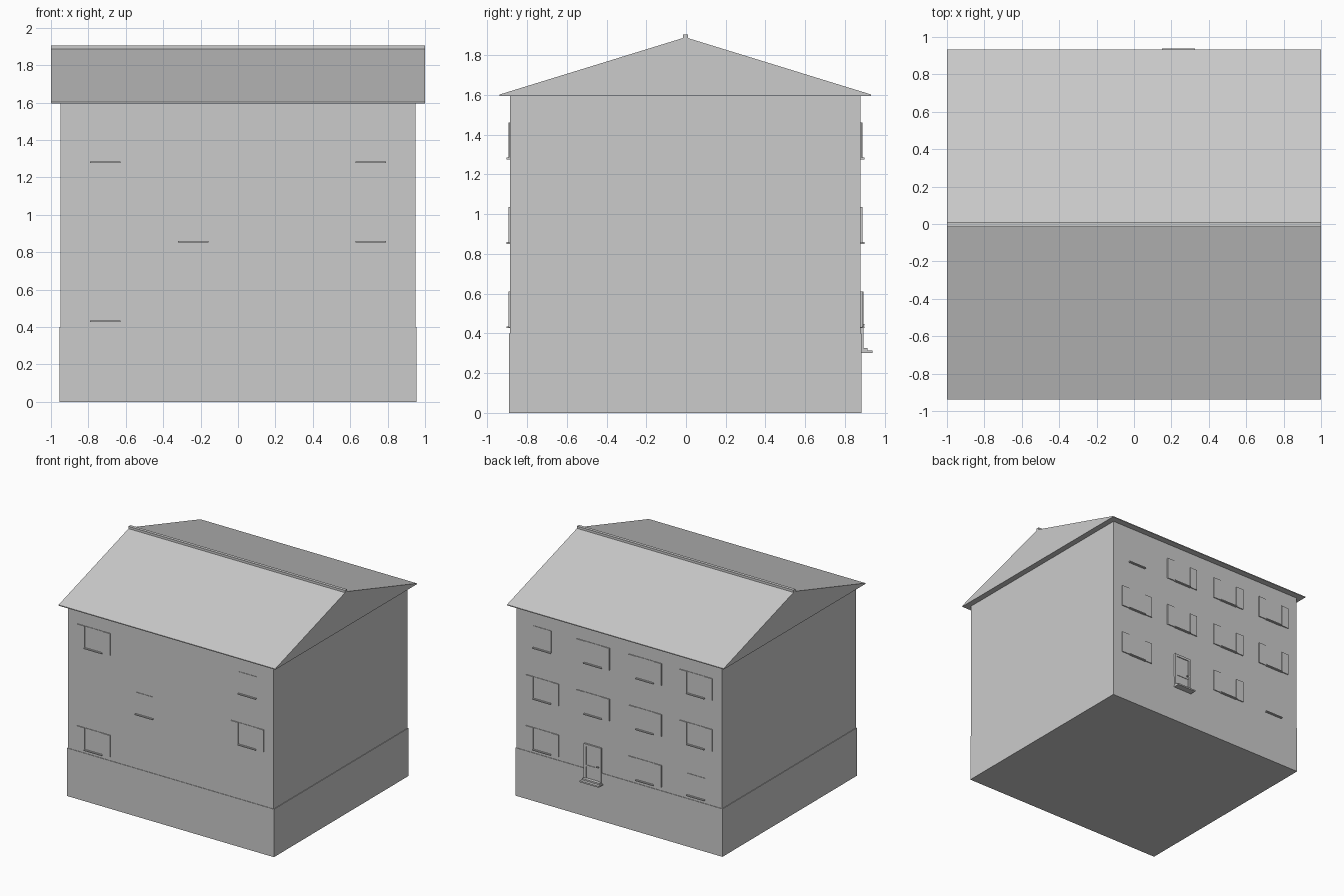
import bpy
import bmesh

cube = bpy.data.objects.get("Cube")
if cube:
    bpy.data.objects.remove(cube, do_unlink=True)

# One plain colour for the whole house
plaster = bpy.data.materials.new("plaster_grey")
plaster.use_nodes = True
GREY = (0.6, 0.6, 0.6, 1.0)
plaster.diffuse_color = GREY
plaster.node_tree.nodes["Principled BSDF"].inputs["Base Color"].default_value = GREY


def add_object(name, bm):
    bmesh.ops.recalc_face_normals(bm, faces=bm.faces)
    mesh = bpy.data.meshes.new(name)
    bm.to_mesh(mesh)
    bm.free()
    mesh.materials.append(plaster)
    obj = bpy.data.objects.new(name, mesh)
    bpy.context.scene.collection.objects.link(obj)
    return obj


def box(name, x, y, z):
    """Box from three (low, high) ranges."""
    bm = bmesh.new()
    bmesh.ops.create_cube(bm, size=1)
    for v in bm.verts:
        v.co = [(lo + hi) / 2 + c * (hi - lo)
                for c, (lo, hi) in zip(v.co, (x, y, z))]
    return add_object(name, bm)


def prism(name, profile, half_length):
    """Closed y-z profile extruded along x."""
    bm = bmesh.new()
    face = bm.faces.new([bm.verts.new((-half_length, y, z)) for y, z in profile])
    out = bmesh.ops.extrude_face_region(bm, geom=[face])
    moved = [g for g in out["geom"] if isinstance(g, bmesh.types.BMVert)]
    bmesh.ops.translate(bm, verts=moved, vec=(2 * half_length, 0, 0))
    return add_object(name, bm)


FRONT, BACK = -0.886, 0.879
EAVE, PLINTH = 1.595, 0.4


def on_wall(name, side, x, depth, z):
    """Box standing out from the front (-1) or back (1) wall."""
    wall = FRONT if side < 0 else BACK
    ys = sorted((wall - side * 0.01, wall + side * depth))
    return box(name, x, ys, z)


# Body of the house
box("plinth", (-0.955, 0.955), (FRONT - 0.004, BACK + 0.004), (0, PLINTH))
box("walls", (-0.95, 0.95), (FRONT, BACK), (PLINTH, EAVE + 0.003))

# Roof and ridge cap
prism("roof", [(-0.938, EAVE), (0.932, EAVE), (0.932, 1.602),
               (-0.003, 1.89), (-0.938, 1.602)], 1.0)
prism("ridge_cap", [(-0.016, 1.87), (0.010, 1.87),
                    (0.010, 1.905), (-0.016, 1.905)], 1.0)

# Windows: a thin plate, a sill and, on most, a pair of shutters
HALF, SHUTTER, HEIGHT = 0.082, 0.07, 0.182
ROWS = [0.43, 0.855, 1.28]


def window(side, cx, row, shutters):
    z = ROWS[row]
    tag = ("front" if side < 0 else "back") + f"_{row}"
    on_wall("window_" + tag, side, (cx - HALF, cx + HALF), 0.004, (z, z + HEIGHT))
    on_wall("sill_" + tag, side, (cx - HALF, cx + HALF), 0.018, (z - 0.004, z + 0.004))
    if shutters:
        for s in (-1, 1):
            xs = sorted((cx + s * HALF, cx + s * (HALF + SHUTTER)))
            on_wall("shutter_" + tag, side, xs, 0.008, (z, z + HEIGHT))


OUTER, INNER = 0.71, 0.24
for cx, row, shutters in [(-OUTER, 2, True), (-OUTER, 0, True), (-INNER, 1, False),
                          (OUTER, 2, False), (OUTER, 1, True)]:
    window(-1, cx, row, shutters)

PLAIN = {(OUTER, 2), (-OUTER, 0)}
for cx in (-OUTER, -INNER, INNER, OUTER):
    for row in range(3):
        if (cx, row) != (INNER, 0):  # the door stands here
            window(1, cx, row, (cx, row) not in PLAIN)

# Back door with frame, middle rail, handle and two steps
L, R, BOTTOM, TOP = 0.16, 0.32, 0.31, 0.61
RIM = 0.02
on_wall("door_panel", 1, (L, R), 0.007, (BOTTOM, TOP))
for xs in ((L, L + RIM), (R - RIM, R)):
    on_wall("door_jamb", 1, xs, 0.014, (BOTTOM, TOP))
on_wall("door_lintel", 1, (L, R), 0.014, (TOP - RIM, TOP))
on_wall("door_rail", 1, (L + RIM, R - RIM), 0.011, (0.42, 0.435))
on_wall("door_handle", 1, (L + 0.025, L + 0.04), 0.02, (0.44, 0.448))
on_wall("lower_step", 1, (L - 0.01, R + 0.005), 0.059, (0.302, 0.314))
on_wall("upper_step", 1, (L, R), 0.035, (0.314, 0.326))
